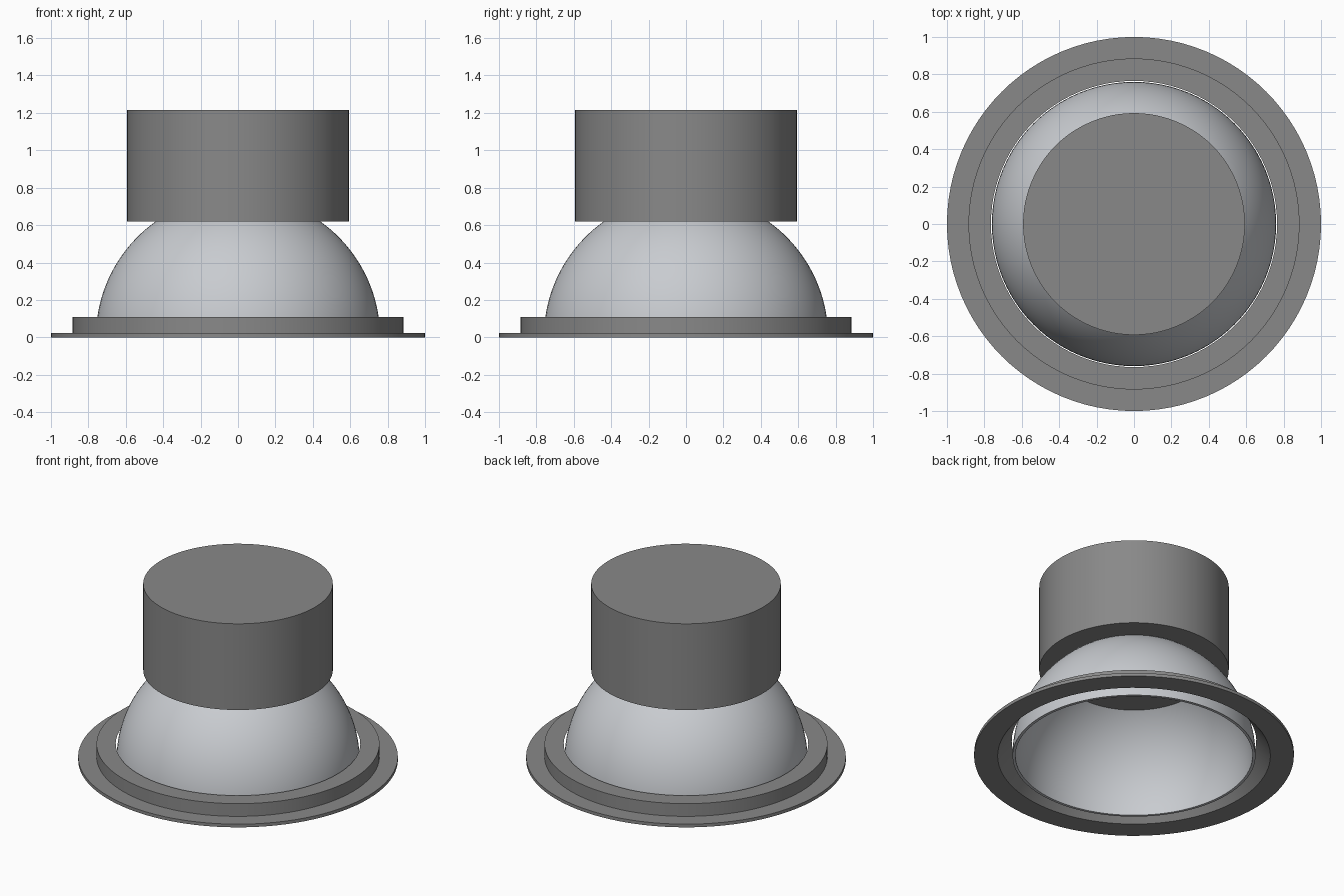
import bpy, bmesh
from math import sin, cos, pi, radians, asin, sqrt

SEGMENTS = 96

cube = bpy.data.objects.get("Cube")
if cube:
    bpy.data.objects.remove(cube, do_unlink=True)


def make_material(name, color):
    mat = bpy.data.materials.new(name)
    mat.use_nodes = True
    mat.diffuse_color = (*color, 1)
    mat.node_tree.nodes["Principled BSDF"].inputs["Base Color"].default_value = (*color, 1)
    return mat


def lathe(name, profile, mat, closed=True):
    """Spin a (radius, height) profile around the z axis."""
    bm = bmesh.new()
    verts = [bm.verts.new((r, 0, z)) for r, z in profile]
    edges = [bm.edges.new(pair) for pair in zip(verts, verts[1:])]
    if closed:
        edges.append(bm.edges.new((verts[-1], verts[0])))
    bmesh.ops.spin(bm, geom=verts + edges, cent=(0, 0, 0), axis=(0, 0, 1),
                   angle=2 * pi, steps=SEGMENTS, use_merge=True)
    bmesh.ops.remove_doubles(bm, verts=bm.verts, dist=1e-5)
    bmesh.ops.recalc_face_normals(bm, faces=bm.faces)
    mesh = bpy.data.meshes.new(name)
    bm.to_mesh(mesh)
    bm.free()
    mesh.materials.append(mat)
    obj = bpy.data.objects.new(name, mesh)
    bpy.context.collection.objects.link(obj)
    bpy.ops.object.select_all(action="DESELECT")
    obj.select_set(True)
    bpy.context.view_layer.objects.active = obj
    bpy.ops.object.shade_smooth_by_angle(angle=radians(30))
    return obj


def arc(radius, top, steps=20):
    """Quarter-circle points from the rim up to the given height."""
    end = asin(top / radius)
    return [(radius * cos(end * i / steps), radius * sin(end * i / steps))
            for i in range(steps + 1)]


grey = make_material("metal grey", (0.25, 0.25, 0.25))
silver = make_material("reflector silver", (0.58, 0.60, 0.63))

# Trim ring: thin flange, raised collar and flared inner wall
lathe("trim_ring", [(0.853, 0), (1, 0), (1, 0.022), (0.885, 0.022),
                    (0.885, 0.11), (0.765, 0.11)], grey)

# Reflector: truncated hemispherical shell, open at both ends
outer, inner, top = 0.76, 0.742, 0.62
lathe("reflector", arc(outer, top) + arc(inner, top)[::-1], silver)

# Grey edge under the reflector rim
lathe("reflector_rim", [(inner, -0.0), (outer, -0.0), (outer, 0.004), (inner, 0.004)], grey)

# Lamp plate closing the top of the reflector
plate_z = 0.59
plate_r = sqrt(inner ** 2 - plate_z ** 2)
lathe("lamp_plate", [(0, plate_z), (plate_r, plate_z), (0.41, top), (0, top)],
      grey, closed=False)

# Housing drum
lathe("housing", [(0, top), (0.593, top), (0.593, 1.215), (0, 1.215)],
      grey, closed=False)
